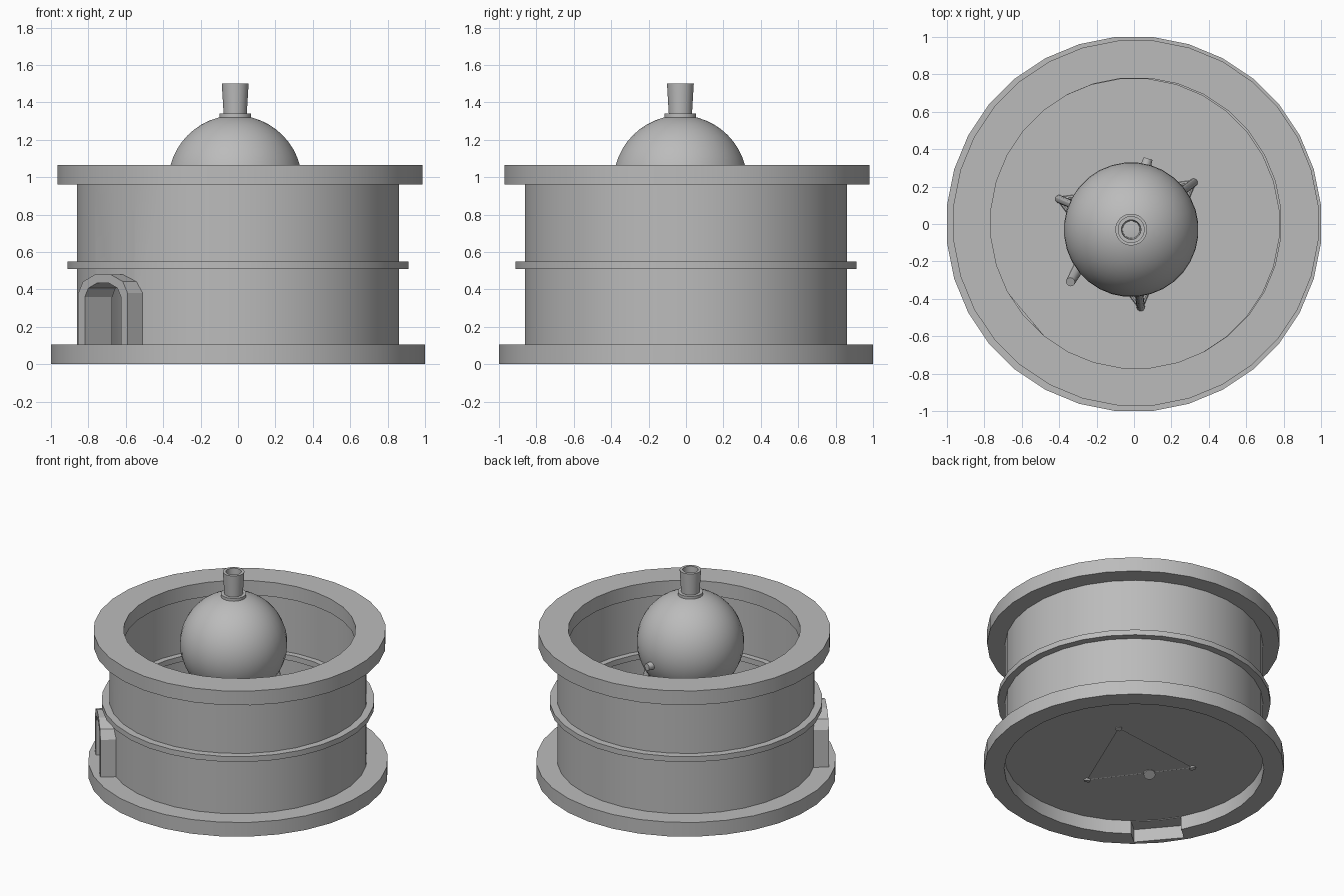
import bpy, bmesh, math
from mathutils import Vector, Matrix

if "Cube" in bpy.data.objects:
    bpy.data.objects.remove(bpy.data.objects["Cube"], do_unlink=True)

SIDES = 32
grey = bpy.data.materials.new("plain_grey")
grey.use_nodes = True
COLOUR = (0.5, 0.5, 0.5, 1)
grey.diffuse_color = COLOUR
grey.node_tree.nodes["Principled BSDF"].inputs["Base Color"].default_value = COLOUR


def finish(name, bm, smooth=True):
    """Turn a bmesh into a named object."""
    bmesh.ops.recalc_face_normals(bm, faces=bm.faces)
    mesh = bpy.data.meshes.new(name)
    bm.to_mesh(mesh)
    bm.free()
    mesh.materials.append(grey)
    ob = bpy.data.objects.new(name, mesh)
    bpy.context.collection.objects.link(ob)
    if smooth:
        select(ob)
        bpy.ops.object.shade_smooth_by_angle(angle=math.radians(30))
    return ob


def select(ob):
    bpy.ops.object.select_all(action='DESELECT')
    ob.select_set(True)
    bpy.context.view_layer.objects.active = ob


def lathe(name, profile, centre=(0, 0), closed=True, sides=SIDES):
    """Revolve (radius, height) points round a vertical axis."""
    bm = bmesh.new()
    loops = []
    for i in range(sides):
        a = math.tau * (i + 0.5) / sides
        loops.append([bm.verts.new((centre[0] + r * math.cos(a),
                                    centre[1] + r * math.sin(a), z)) for r, z in profile])
    n = len(profile)
    for i in range(sides):
        a, b = loops[i], loops[(i + 1) % sides]
        for j in range(n if closed else n - 1):
            k = (j + 1) % n
            bm.faces.new((a[j], b[j], b[k], a[k]))
    bmesh.ops.remove_doubles(bm, verts=bm.verts, dist=1e-5)
    return finish(name, bm)


def ring(name, outer, inner, low, high, centre=(0, 0)):
    return lathe(name, [(inner, low), (outer, low), (outer, high), (inner, high)], centre)


def rod(name, start, end, r1, r2, sides=12):
    start, end = Vector(start), Vector(end)
    axis = end - start
    bm = bmesh.new()
    turn = axis.to_track_quat('Z', 'Y').to_matrix().to_4x4()
    bmesh.ops.create_cone(bm, cap_ends=True, segments=sides, radius1=r1, radius2=r2,
                          depth=axis.length, matrix=Matrix.Translation((start + end) / 2) @ turn)
    return finish(name, bm)


def cut(ob, cutter):
    mod = ob.modifiers.new("cut", 'BOOLEAN')
    mod.operation = 'DIFFERENCE'
    mod.solver = 'EXACT'
    mod.object = cutter
    select(ob)
    bpy.ops.object.modifier_apply(modifier=mod.name)
    bpy.data.objects.remove(cutter, do_unlink=True)


# Doorway frame of reference: distance outward, sideways, height
DOOR = math.radians(220)
OUT = Vector((math.cos(DOOR), math.sin(DOOR), 0))
SIDE = Vector((-math.sin(DOOR), math.cos(DOOR), 0))


def place(out, side, z):
    return OUT * out + SIDE * side + Vector((0, 0, z))


def arch(half, low, spring, top, steps=5):
    pts = [(-half, low)]
    for i in range(steps + 1):
        a = math.pi * (1 - i / steps)
        pts.append((half * math.cos(a), spring + (top - spring) * math.sin(a) / math.sin(math.pi * 0.4)))
    return pts + [(half, low)]


def prism(name, pts, near, far):
    bm = bmesh.new()
    a, b = ([bm.verts.new(place(d, *p)) for p in pts] for d in (near, far))
    bm.faces.new(a)
    bm.faces.new(b)
    for i in range(len(pts)):
        k = (i + 1) % len(pts)
        bm.faces.new((a[i], a[k], b[k], b[i]))
    return finish(name, bm, False)


# Drum: base, wall, band, rim and floor
base = ring("base_ring", 1.005, 0.87, 0, 0.105)
cut(base, prism("notch_cutter", [(-0.17, -0.1), (0.17, -0.1), (0.17, 0.095), (-0.17, 0.095)], 0.7, 0.965))
wall = ring("drum_wall", 0.865, 0.82, 0.1, 0.97)
cut(wall, prism("door_cutter", arch(0.165, 0.05, 0.37, 0.45), 0.6, 1.1))
ring("middle_band", 0.915, 0.778, 0.51, 0.55)
ring("top_rim", 0.98, 0.778, 0.96, 1.065, (0.01, 0.005))
lathe("floor", [(0, 0.1), (0.88, 0.1), (0.88, 0.104), (0, 0.104)], closed=False)

# Arched door surround
bm = bmesh.new()
outer, inner = arch(0.205, 0.1, 0.38, 0.48), arch(0.15, 0.1, 0.36, 0.435)
rows = [[bm.verts.new(place(d, *p)) for p in pts]
        for d, pts in ((0.752, outer), (0.943, outer), (0.943, inner), (0.752, inner))]
for r in range(4):
    a, b = rows[r], rows[(r + 1) % 4]
    for i in range(len(outer) - 1):
        bm.faces.new((a[i], a[i + 1], b[i + 1], b[i]))
for i in (0, -1):
    bm.faces.new([row[i] for row in rows])
finish("door_surround", bm, False)

# Round vessel with collar and open neck
CX, CY, CZ, R = -0.015, -0.03, 0.97, 0.36
ball = [(R * math.sin(math.pi * i / 24), CZ - R * math.cos(math.pi * i / 24)) for i in range(25)]
lathe("vessel", ball, (CX, CY), closed=False)
ring("neck_collar", 0.085, 0.05, 1.305, 1.34, (CX, CY))
lathe("neck", [(0.06, 1.3), (0.072, 1.5), (0.052, 1.5), (0.045, 1.3)], (CX, CY))

# Three leaning legs joined by low braces
feet = []
for i in range(3):
    a = math.radians(37 + 120 * i)
    d = Vector((math.cos(a), math.sin(a), 0))
    foot = Vector((CX, CY, 0.09)) + d * 0.42
    rod("leg", foot, Vector((CX, CY, 0.8)) + d * 0.28, 0.022, 0.022)
    feet.append(foot + Vector((0, 0, 0.02)))
for i in range(3):
    rod("leg_brace", feet[i], feet[(i + 1) % 3], 0.012, 0.012, 8)

# Spout leaning from the vessel, and a side stub
rod("spout", (-0.34, -0.31, 0.62), (-0.22, -0.1, 0.08), 0.025, 0.04)
rod("side_stub", (0.03, 0.2, 0.9), (0.075, 0.35, 0.9), 0.035, 0.025)
